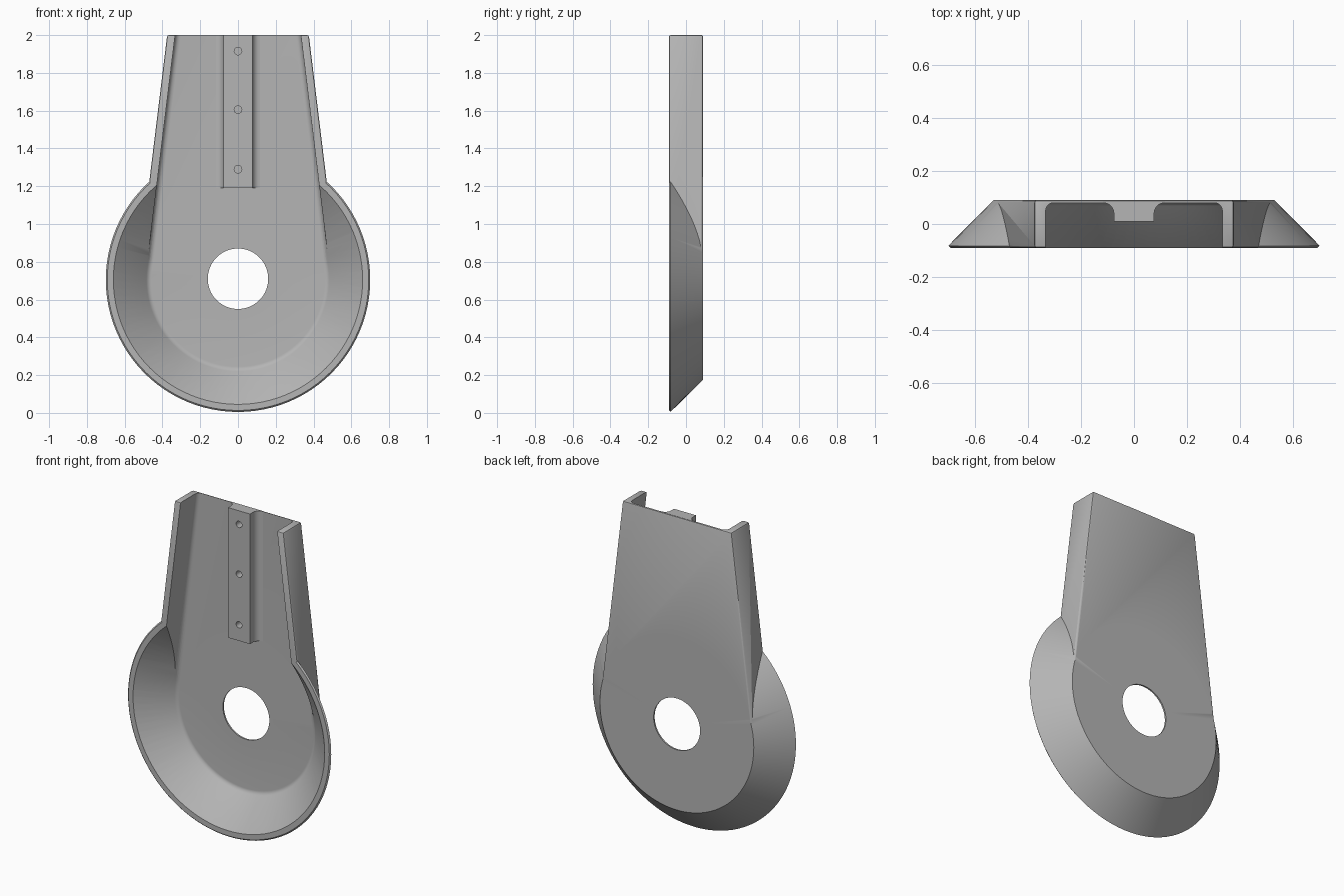
import bpy, bmesh
from math import sin, cos, pi
from mathutils import Matrix, Vector

old = bpy.data.objects.get("Cube")
if old:
    bpy.data.objects.remove(old, do_unlink=True)

FRONT, BACK, FLOOR = -0.09, 0.09, 0.08
DISH_Z, TOP_Z = 0.705, 2.0

grey = bpy.data.materials.new("plain grey")
grey.use_nodes = True
colour = (0.46, 0.46, 0.46, 1)
grey.diffuse_color = colour
grey.node_tree.nodes["Principled BSDF"].inputs["Base Color"].default_value = colour


def finish(bm, name):
    bmesh.ops.recalc_face_normals(bm, faces=bm.faces[:])
    mesh = bpy.data.meshes.new(name)
    bm.to_mesh(mesh)
    bm.free()
    mesh.materials.append(grey)
    obj = bpy.data.objects.new(name, mesh)
    bpy.context.collection.objects.link(obj)
    return obj


def lathe(name, profile, steps=96):
    """Turn (radius, y) points about the dish axis."""
    bm = bmesh.new()
    verts = [bm.verts.new((r, y, DISH_Z)) for r, y in profile]
    edges = [bm.edges.new(pair) for pair in zip(verts, verts[1:])]
    bmesh.ops.spin(bm, geom=verts + edges, cent=(0, 0, DISH_Z), axis=(0, 1, 0),
                   angle=2 * pi, steps=steps, use_merge=True)
    bmesh.ops.remove_doubles(bm, verts=bm.verts[:], dist=1e-5)
    return finish(bm, name)


def prism(name, points, offset, bevel=0, segments=3, pick=None):
    """Extrude a polygon and round the edges chosen by pick(a, b)."""
    bm = bmesh.new()
    face = bm.faces.new([bm.verts.new(p) for p in points])
    ext = bmesh.ops.extrude_face_region(bm, geom=[face], use_keep_orig=True)
    moved = [g for g in ext["geom"] if isinstance(g, bmesh.types.BMVert)]
    bmesh.ops.translate(bm, verts=moved, vec=Vector(offset))
    bmesh.ops.recalc_face_normals(bm, faces=bm.faces[:])
    if pick:
        chosen = [e for e in bm.edges if pick(e.verts[0].co, e.verts[1].co)]
        bmesh.ops.bevel(bm, geom=chosen, offset=bevel, segments=segments,
                        profile=0.5, affect='EDGES')
    return finish(bm, name)


def cylinder(name, radius, z, y0, y1, sides):
    bm = bmesh.new()
    place = Matrix.Translation((0, (y0 + y1) / 2, z)) @ Matrix.Rotation(pi / 2, 4, 'X')
    bmesh.ops.create_cone(bm, cap_ends=True, segments=sides, radius1=radius,
                          radius2=radius, depth=y1 - y0, matrix=place)
    return finish(bm, name)


def combine(target, tool, operation):
    tool.hide_render = True
    mod = target.modifiers.new(operation.lower(), 'BOOLEAN')
    mod.operation, mod.solver, mod.object = operation, 'EXACT', tool
    bpy.context.view_layer.objects.active = target
    bpy.ops.object.modifier_apply(modifier=mod.name)
    bpy.data.objects.remove(tool, do_unlink=True)


def trapezoid(y, z0, z1, half_at_top):
    half = lambda z: half_at_top + (TOP_Z - z) * 0.122
    return [(-half(z0), y, z0), (half(z0), y, z0), (half(z1), y, z1), (-half(z1), y, z1)]


# Outer body: flared dish plus tapered neck
shell = lathe("housing_shell", [(0, FRONT), (0.692, FRONT), (0.70, FRONT + 0.008),
                                (0.53, BACK), (0, BACK)])
neck = prism("neck_body", trapezoid(FRONT, 0.77, TOP_Z, 0.375), (0, BACK - FRONT, 0),
             0.009, 2, lambda a, b: max(a.z, b.z) > 1)
combine(shell, neck, 'UNION')

# Hollow interior with rounded floor corners
fillet = [(0.46 + 0.042 * sin(t * pi / 20), FLOOR - 0.1 * 0.176 * (1 - cos(t * pi / 20)) / 0.293)
          for t in range(6)]
dish_cut = lathe("dish_cutter", [(0, FRONT - 0.02), (0.68, FRONT - 0.02), (0.66, FRONT)]
                 + fillet[::-1] + [(0, FLOOR)])
combine(shell, dish_cut, 'DIFFERENCE')
neck_cut = prism("neck_cutter", trapezoid(FRONT - 0.05, 0.76, TOP_Z + 0.1, 0.333),
                 (0, FLOOR - FRONT + 0.05, 0), 0.03, 5,
                 lambda a, b: min(a.y, b.y) > 0 and abs(a.z - b.z) > 0.5)
combine(shell, neck_cut, 'DIFFERENCE')

# Round opening in the dish floor
combine(shell, cylinder("opening_cutter", 0.16, 0.71, 0, 0.2, 64), 'DIFFERENCE')

# Mounting rail with flared feet and screw holes
R = 0.04
side = [(0.076, 0.01)] + [(0.076 + R * (1 - cos(t * pi / 12)), FLOOR - R + R * sin(t * pi / 12))
                          for t in range(7)] + [(0.116, 0.085)]
outline = side + [(-x, y) for x, y in reversed(side)]
rail = prism("mounting_rail", [(x, y, 1.19) for x, y in outline], (0, 0, TOP_Z - 1.19))
for z in (1.29, 1.605, 1.915):
    combine(rail, cylinder("screw_hole_cutter", 0.02, z, -0.05, 0.06, 24), 'DIFFERENCE')

# Smooth curved surfaces, crisp edges
for obj in (shell, rail):
    bpy.ops.object.select_all(action='DESELECT')
    obj.select_set(True)
    bpy.context.view_layer.objects.active = obj
    bpy.ops.object.shade_smooth_by_angle(angle=pi / 6)
